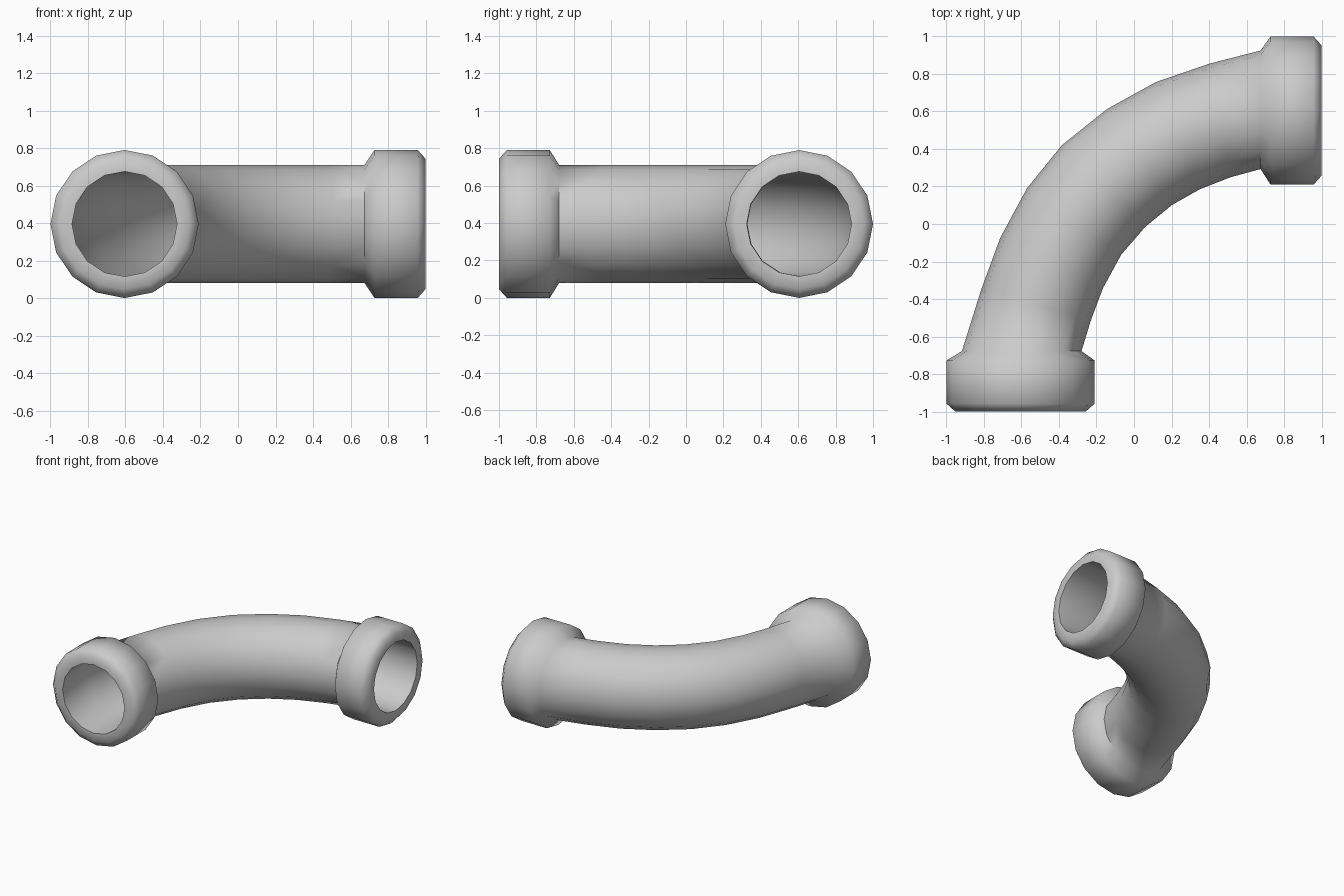
import bpy, bmesh
from math import sin, cos, pi
from mathutils import Vector

if "Cube" in bpy.data.objects:
    bpy.data.objects.remove(bpy.data.objects["Cube"])

SIDES, CZ = 16, 0.395      # sides of the pipe, height of its centre line
C = 0.605                  # offset of each mouth from the middle
BORE = 0.28

# Pipe bend seen from above: outer wall point, inner wall point
bend = [((-0.918, -0.678), (-0.28, -0.678)), ((-0.815, -0.35), (-0.229, -0.511)),
        ((-0.714, -0.075), (-0.165, -0.341)), ((-0.57, 0.192), (-0.069, -0.165)),
        ((-0.384, 0.421), (0.059, -0.016)), ((-0.144, 0.613), (0.202, 0.101)),
        ((0.117, 0.757), (0.352, 0.186)), ((0.405, 0.856), (0.517, 0.25)),
        ((0.675, 0.925), (0.675, 0.293))]
# Collar profile: distance from the middle, radius
collar = [(1.0, BORE), (1.0, 0.348), (0.958, 0.395), (0.728, 0.395)]


def ring(bm, a, b, rz, scale=1.0):
    """Cross-section of the pipe spanning a to b in plan."""
    a, b = Vector((*a, CZ)), Vector((*b, CZ))
    mid, half = (a + b) / 2, (b - a) / 2 * scale
    return [bm.verts.new(mid + half * cos(2 * pi * k / SIDES)
            + Vector((0, 0, rz * scale * sin(2 * pi * k / SIDES)))) for k in range(SIDES)]


bm = bmesh.new()
rings = []
# Front collar, bend, right collar
for d, r in collar:
    rings.append(ring(bm, (-C - r, -d), (-C + r, -d), r))
for a, b in bend:
    rings.append(ring(bm, a, b, 0.315))
for d, r in reversed(collar):
    rings.append(ring(bm, (d, C + r), (d, C - r), r))
# Bore running back through the bend
for a, b in reversed(bend):
    rings.append(ring(bm, a, b, 0.315, BORE / 0.315))

# Skin the closed loop of rings
for i, p in enumerate(rings):
    q = rings[(i + 1) % len(rings)]
    for k in range(SIDES):
        j = (k + 1) % SIDES
        bm.faces.new((p[k], p[j], q[j], q[k]))
bmesh.ops.recalc_face_normals(bm, faces=bm.faces)

mesh = bpy.data.meshes.new("pipe_elbow")
bm.to_mesh(mesh)
bm.free()
pipe = bpy.data.objects.new("pipe_elbow", mesh)
bpy.context.collection.objects.link(pipe)
bpy.context.view_layer.objects.active = pipe
pipe.select_set(True)
bpy.ops.object.shade_smooth_by_angle(angle=1.2)
